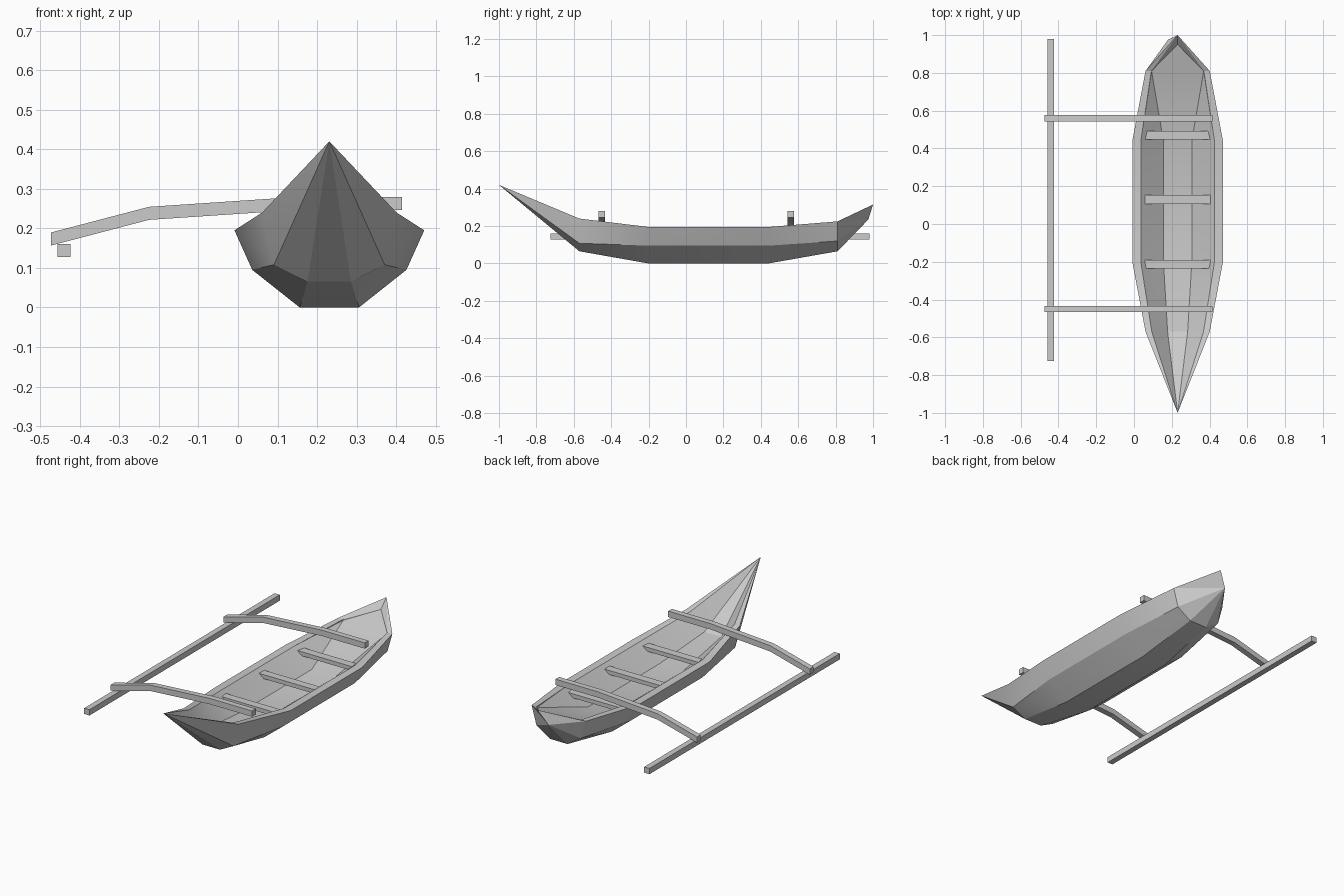
import bpy, bmesh, math
from mathutils import Vector

if bpy.data.objects.get("Cube"):
    bpy.data.objects.remove(bpy.data.objects["Cube"], do_unlink=True)

grey = bpy.data.materials.new("weathered_grey")
grey.use_nodes = True
grey.diffuse_color = (0.6, 0.6, 0.6, 1)
grey.node_tree.nodes["Principled BSDF"].inputs["Base Color"].default_value = (0.6, 0.6, 0.6, 1)

MID = 0.231  # hull centre line


def finish(name, bm, smooth=None):
    bmesh.ops.remove_doubles(bm, verts=bm.verts, dist=0.0005)
    bmesh.ops.recalc_face_normals(bm, faces=bm.faces)
    mesh = bpy.data.meshes.new(name)
    bm.to_mesh(mesh)
    bm.free()
    mesh.materials.append(grey)
    obj = bpy.data.objects.new(name, mesh)
    bpy.context.collection.objects.link(obj)
    if smooth:
        bpy.ops.object.select_all(action='DESELECT')
        obj.select_set(True)
        bpy.context.view_layer.objects.active = obj
        bpy.ops.object.shade_smooth_by_angle(angle=math.radians(smooth))
    return obj


def loft(bm, rings, caps=False):
    """Skin closed rings of points, dropping collapsed faces."""
    loops = [[bm.verts.new(p) for p in ring] for ring in rings]
    n = len(loops[0])
    for a, b in zip(loops, loops[1:]):
        for i in range(n):
            j = (i + 1) % n
            face = []
            for v in (a[i], a[j], b[j], b[i]):
                if all((v.co - w.co).length > 0.0005 for w in face):
                    face.append(v)
            if len(face) > 2:
                bm.faces.new(face)
    if caps:
        bm.faces.new(loops[0])
        bm.faces.new(loops[-1])


def section(y, outer, inner):
    """Full hull section from (half width, height) pairs.
    outer: gunwale, chine, bottom; inner: rim, floor."""
    ring = [(MID - w, y, z) for w, z in outer]
    ring += [(MID + w, y, z) for w, z in reversed(outer)]
    ring += [(MID + w, y, z) for w, z in inner]
    ring += [(MID - w, y, z) for w, z in reversed(inner)]
    return [Vector(p) for p in ring]


# Hull: outer planks, flat rim, sloping lining and raised floor in one skin
bow = Vector((MID, -1, 0.42))
stern = Vector((MID, 1, 0.315))
keel_end = Vector((0.18, 0.975, 0.235))
floor_end = Vector((MID, 0.95, 0.265))
middle = (((0.24, 0.195), (0.195, 0.095), (0.075, 0)),
          ((0.195, 0.195), (0.075, 0.1)))
rings = [
    [bow] * 10,
    section(-0.57, ((0.17, 0.24), (0.14, 0.108), (0.055, 0.065)),
            ((0.137, 0.24), (0.053, 0.145))),
    section(-0.2, *middle),
    section(0.44, *middle),
    section(0.81, ((0.17, 0.225), (0.14, 0.12), (0.055, 0.065)),
            ((0.139, 0.225), (0.138, 0.22))),
    [stern] + [keel_end] * 4 + [stern] * 2 + [floor_end] * 2 + [stern],
]
bm = bmesh.new()
loft(bm, rings)
bmesh.ops.triangulate(bm, faces=bm.faces, quad_method='SHORT_EDGE')
finish("hull", bm, 20)


def box(name, x, y, z, taper=0):
    """Box between limits, its back edge shortened by taper."""
    bm = bmesh.new()
    loft(bm, [[(x[0], y[0], h), (x[1], y[0], h),
               (x[1] - taper, y[1], h), (x[0] + taper, y[1], h)] for h in z], True)
    return finish(name, bm)


# Seats
for label, y, taper in (("front", -0.213, -0.007), ("middle", 0.13, 0.002), ("back", 0.47, 0.01)):
    box(label + "_seat", (MID - 0.18, MID + 0.18), (y - 0.023, y + 0.023), (0.155, 0.178), taper)

# Outrigger float
box("outrigger_float", (-0.457, -0.424), (-0.725, 0.98), (0.128, 0.161))

# Bent cross beams
path = [(-0.473, 0.173), (-0.225, 0.238), (0.15, 0.263), (0.415, 0.263)]
for label, y in (("front", -0.45), ("back", 0.56)):
    bm = bmesh.new()
    r = 0.0165
    loft(bm, [[(x, y - r, z - r), (x, y + r, z - r), (x, y + r, z + r), (x, y - r, z + r)]
              for x, z in path], True)
    finish(label + "_cross_beam", bm)
